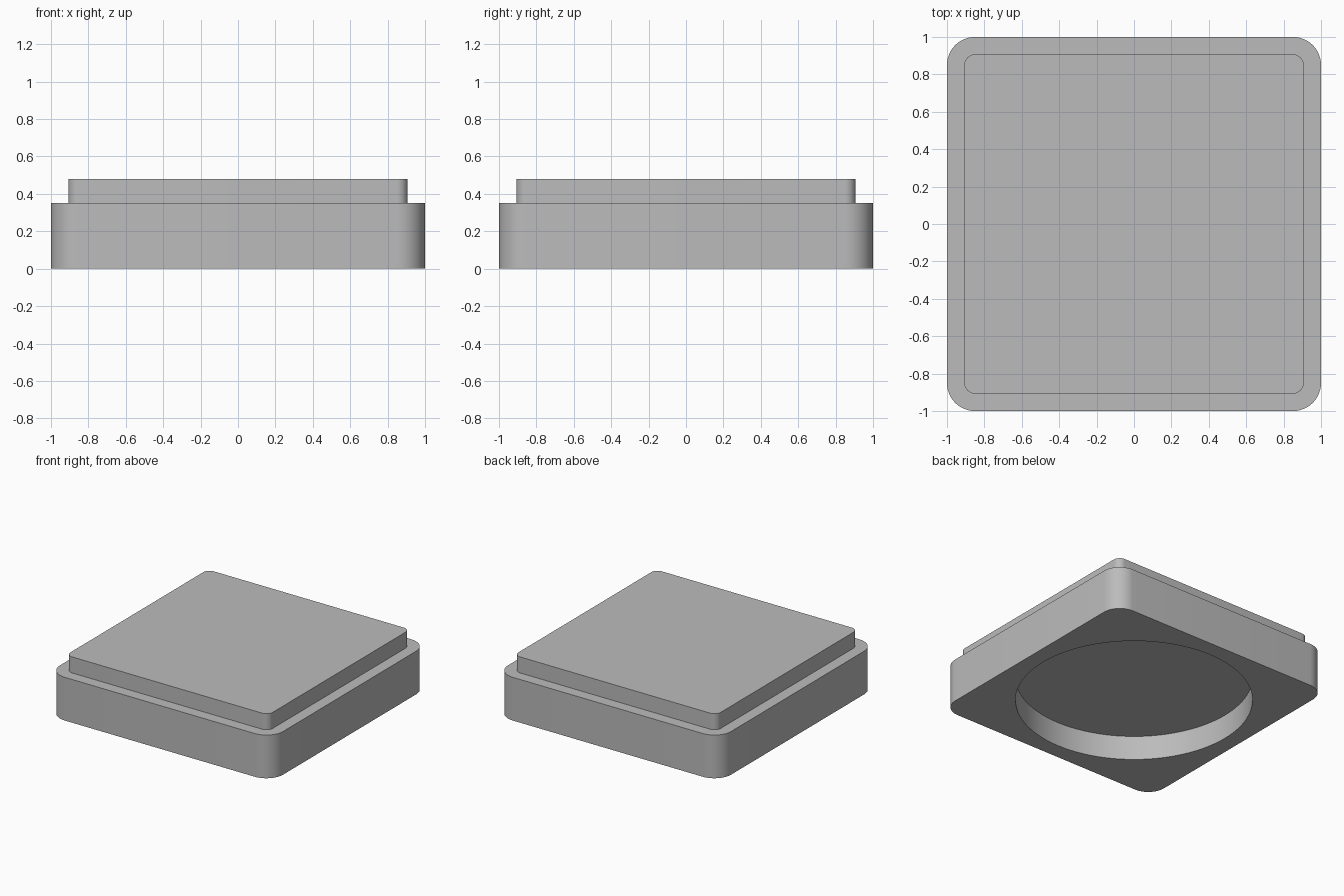
import bpy
import bmesh
import math

cube = bpy.data.objects.get("Cube")
if cube:
    bpy.data.objects.remove(cube, do_unlink=True)

# Single plain grey finish
grey = bpy.data.materials.new("plain grey")
grey.use_nodes = True
colour = (0.5, 0.5, 0.5, 1.0)
grey.diffuse_color = colour
grey.node_tree.nodes["Principled BSDF"].inputs["Base Color"].default_value = colour


def rounded_slab(name, half, radius, z0, z1, steps=12):
    """Square slab with rounded vertical corners."""
    bm = bmesh.new()
    verts = []
    for corner in range(4):
        start = corner * math.pi / 2
        cx = (half - radius) * (1 if corner in (0, 3) else -1)
        cy = (half - radius) * (1 if corner in (0, 1) else -1)
        for i in range(steps + 1):
            a = start + math.pi / 2 * i / steps
            verts.append(bm.verts.new((cx + radius * math.cos(a), cy + radius * math.sin(a), z0)))
    face = bm.faces.new(verts)
    top = bmesh.ops.extrude_face_region(bm, geom=[face], use_keep_orig=True)["geom"]
    bmesh.ops.translate(bm, verts=[v for v in top if isinstance(v, bmesh.types.BMVert)],
                        vec=(0, 0, z1 - z0))
    bmesh.ops.recalc_face_normals(bm, faces=bm.faces)
    mesh = bpy.data.meshes.new(name)
    bm.to_mesh(mesh)
    bm.free()
    mesh.materials.append(grey)
    obj = bpy.data.objects.new(name, mesh)
    bpy.context.collection.objects.link(obj)
    return obj


def smooth(obj):
    bpy.ops.object.select_all(action="DESELECT")
    obj.select_set(True)
    bpy.context.view_layer.objects.active = obj
    bpy.ops.object.shade_smooth_by_angle(angle=math.radians(30))


# Wide base and the smaller raised plate on it
base = rounded_slab("base", 1.0, 0.15, 0.0, 0.35)
plate = rounded_slab("raised_plate", 0.907, 0.057, 0.35, 0.48)

# Round recess cut into the underside
depth = 0.195
bpy.ops.mesh.primitive_cylinder_add(vertices=96, radius=0.87, depth=2 * depth, location=(0, 0, 0))
cutter = bpy.context.object
cutter.name = "recess_cutter"
cutter.hide_render = True
cutter.data.materials.append(grey)
cut = base.modifiers.new("recess", "BOOLEAN")
cut.operation = "DIFFERENCE"
cut.solver = "EXACT"
cut.object = cutter
bpy.ops.object.select_all(action="DESELECT")
base.select_set(True)
bpy.context.view_layer.objects.active = base
bpy.ops.object.modifier_apply(modifier=cut.name)
bpy.data.objects.remove(cutter, do_unlink=True)

for part in (base, plate):
    smooth(part)
